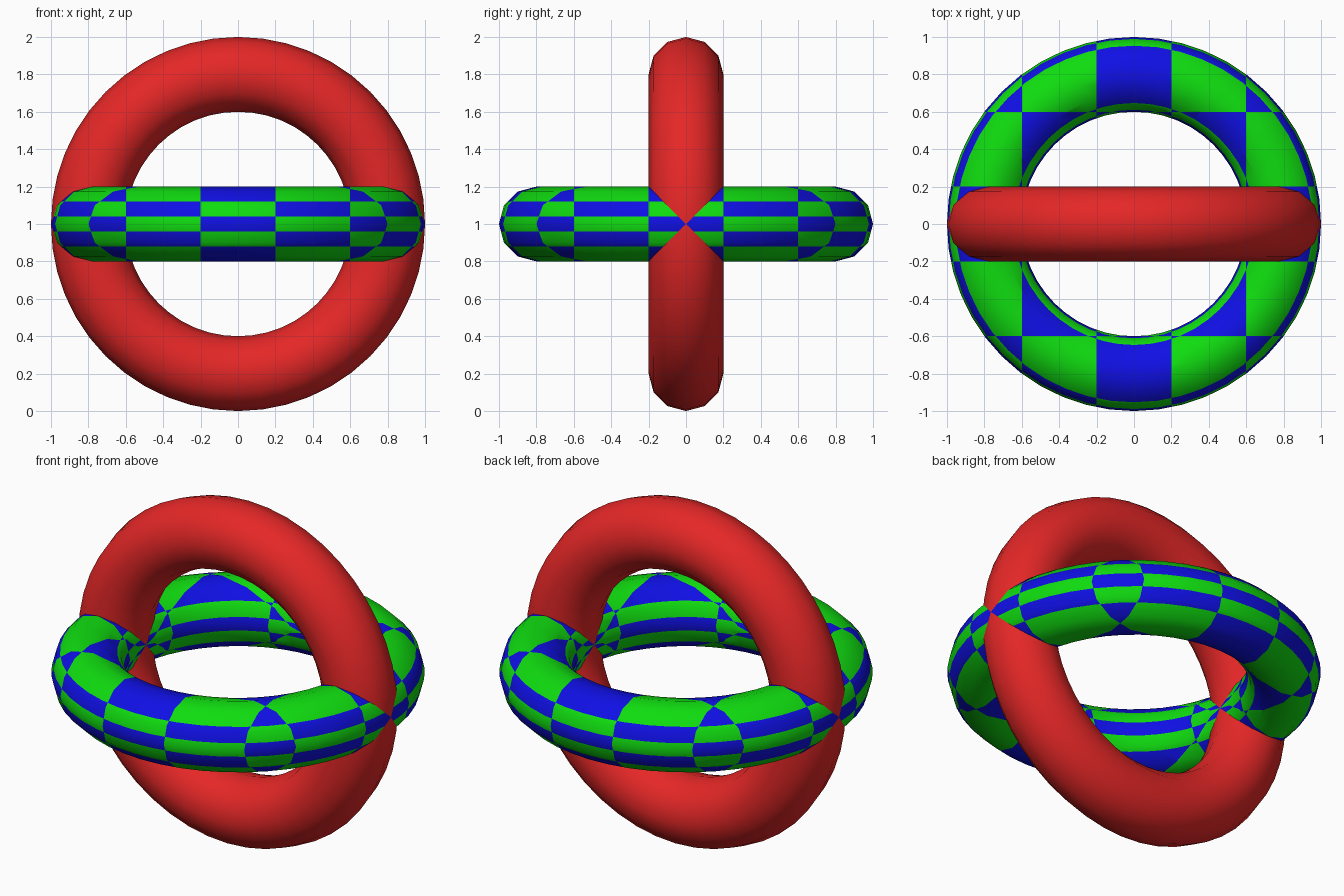
import bpy, bmesh, math
from mathutils import Vector

if "Cube" in bpy.data.objects:
    bpy.data.objects.remove(bpy.data.objects["Cube"])


def material(name, rgb):
    m = bpy.data.materials.new(name)
    m.diffuse_color = (*rgb, 1)
    m.use_nodes = True
    m.node_tree.nodes["Principled BSDF"].inputs["Base Color"].default_value = m.diffuse_color
    return m


def ring(name, mats, rotation=(0, 0, 0)):
    bpy.ops.mesh.primitive_torus_add(major_radius=0.8, minor_radius=0.2, major_segments=48,
                                     minor_segments=12, location=(0, 0, 1), rotation=rotation)
    ob = bpy.context.object
    ob.name = name
    for m in mats:
        ob.data.materials.append(m)
    ob.data.shade_smooth()
    return ob


red = material("red", (0.78, 0.02, 0.02))
blue = material("blue", (0.005, 0.005, 0.78))
green = material("green", (0.005, 0.72, 0.005))

# Upright red ring
ring("upright_ring", [red], (math.pi / 2, 0, 0))

# Flat ring, cut along a 5 x 5 x 5 block grid filling its bounding box
flat = ring("checkered_ring", [blue, green])
cell = Vector((0.4, 0.4, 0.08))
bm = bmesh.new()
bm.from_mesh(flat.data)
for axis in range(3):
    normal = Vector((0, 0, 0))
    normal[axis] = 1
    for step in (-1.5, -0.5, 0.5, 1.5):
        bmesh.ops.bisect_plane(bm, geom=bm.verts[:] + bm.edges[:] + bm.faces[:], dist=1e-5,
                               plane_co=normal * step * cell[axis], plane_no=normal)

# Alternate the colours from block to block
for f in bm.faces:
    c = f.calc_center_median()
    f.material_index = sum(math.floor(c[i] / cell[i] + 2.5) for i in range(3)) % 2
    f.smooth = True
bm.to_mesh(flat.data)
bm.free()
